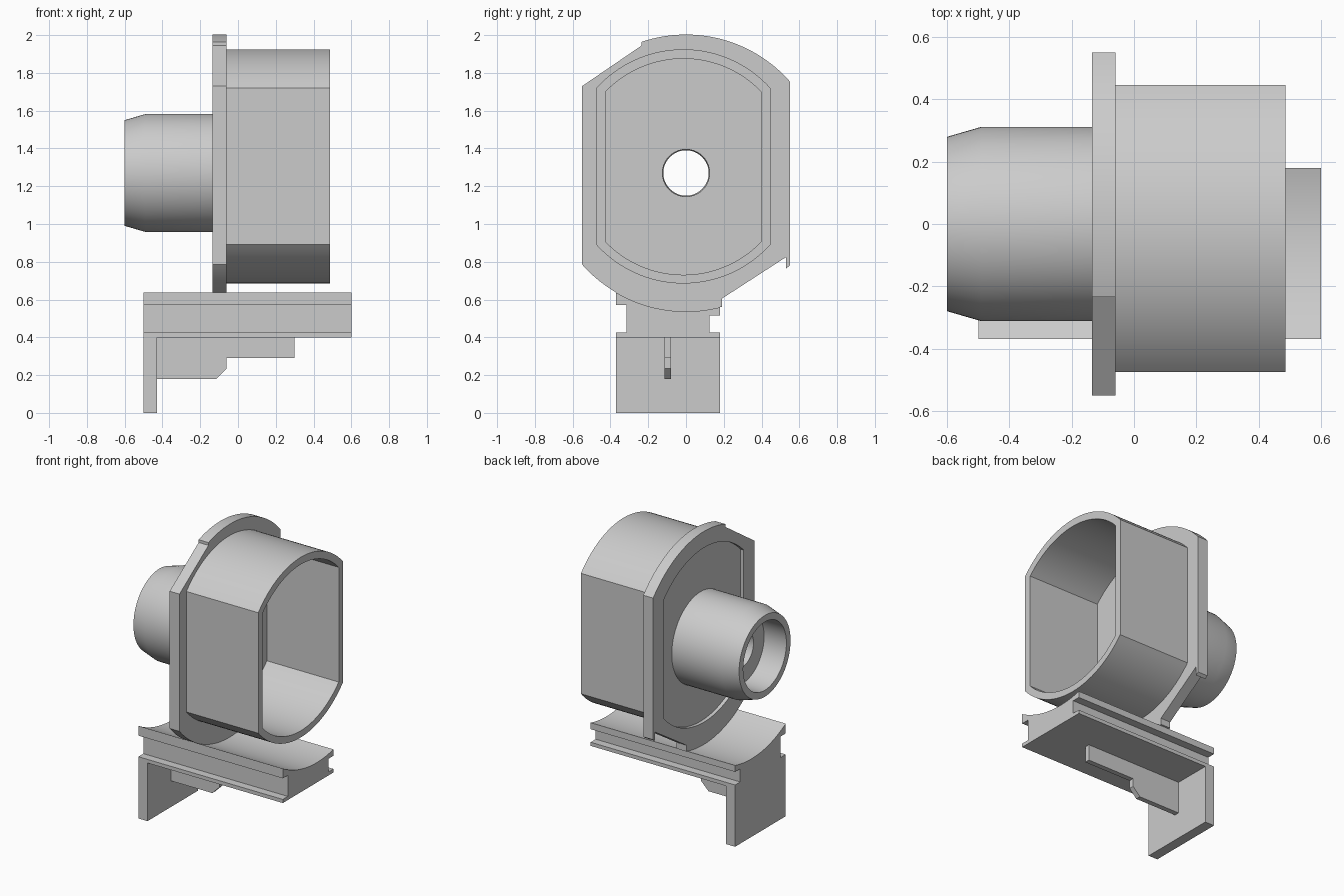
import bpy, bmesh, math
from mathutils import Matrix

if "Cube" in bpy.data.objects:
    bpy.data.objects.remove(bpy.data.objects["Cube"])

grey = bpy.data.materials.new("plain grey")
grey.diffuse_color = (0.6, 0.6, 0.6, 1)
grey.use_nodes = True
grey.node_tree.nodes["Principled BSDF"].inputs["Base Color"].default_value = grey.diffuse_color

# local (x, y, z) -> world (y, z, x): profiles are drawn in the YZ plane, extruded along X
YZ_TO_X = Matrix(((0, 0, 1, 0), (1, 0, 0, 0), (0, 1, 0, 0), (0, 0, 0, 1)))
# local (x, y, z) -> world (x, z, -y): profiles are drawn in the XZ plane
XZ_TO_Y = Matrix(((1, 0, 0, 0), (0, 0, -1, 0), (0, 1, 0, 0), (0, 0, 0, 1)))


def finish(name, bm, smooth=True):
    bmesh.ops.remove_doubles(bm, verts=bm.verts, dist=1e-5)
    bmesh.ops.recalc_face_normals(bm, faces=bm.faces)
    mesh = bpy.data.meshes.new(name)
    bm.to_mesh(mesh)
    bm.free()
    mesh.materials.append(grey)
    ob = bpy.data.objects.new(name, mesh)
    bpy.context.collection.objects.link(ob)
    if smooth:
        bpy.ops.object.select_all(action='DESELECT')
        ob.select_set(True)
        bpy.context.view_layer.objects.active = ob
        bpy.ops.object.shade_smooth_by_angle(angle=math.radians(25))
    return ob


def slab(name, loops, a, b, frame=YZ_TO_X):
    """Extrude a filled outline (further loops are holes) from depth a to b."""
    cu = bpy.data.curves.new(name, 'CURVE')
    cu.dimensions, cu.fill_mode = '2D', 'BOTH'
    cu.extrude = (b - a) / 2
    for pts in loops:
        sp = cu.splines.new('POLY')
        sp.points.add(len(pts) - 1)
        for p, (u, v) in zip(sp.points, pts):
            p.co = (u, v, 0, 1)
        sp.use_cyclic_u = True
    tmp = bpy.data.objects.new(name + "_outline", cu)
    bpy.context.collection.objects.link(tmp)
    dg = bpy.context.evaluated_depsgraph_get()
    mesh = bpy.data.meshes.new_from_object(tmp.evaluated_get(dg))
    bm = bmesh.new()
    bm.from_mesh(mesh)
    bm.transform(frame @ Matrix.Translation((0, 0, (a + b) / 2)))
    bpy.data.objects.remove(tmp)
    bpy.data.curves.remove(cu)
    bpy.data.meshes.remove(mesh)
    return finish(name, bm)


def arc(cy, cz, r, y0, y1, side, n=32):
    """Arc from y0 to y1 on the upper (side=1) or lower (side=-1) half circle."""
    t0, t1 = (math.acos((y - cy) / r) for y in (y0, y1))
    return [(cy + r * math.cos(t0 + (t1 - t0) * i / n),
             cz + side * r * math.sin(t0 + (t1 - t0) * i / n)) for i in range(n + 1)]


def barrel(cy, cz, r, y0, y1):
    """Circle cut flat at both sides."""
    return arc(cy, cz, r, y0, y1, 1) + arc(cy, cz, r, y1, y0, -1)


def lathe(name, profile, cz, n=64):
    """Spin a closed (x, radius) profile around the X axis at height cz."""
    bm = bmesh.new()
    rings = [[bm.verts.new((x, r * math.cos(2 * math.pi * i / n),
                            cz + r * math.sin(2 * math.pi * i / n)))
              for i in range(n)] for x, r in profile]
    for k, ring in enumerate(rings):
        nxt = rings[(k + 1) % len(rings)]
        for i in range(n):
            j = (i + 1) % n
            bm.faces.new((ring[i], ring[j], nxt[j], nxt[i]))
    return finish(name, bm)


CZ, R = 1.27, 0.733   # axis height and flange radius

# flange: clipped disc with a slanted cut at two opposite corners
flange = ([(-0.55, 1.73), (-0.235, 1.945)]
          + arc(0, CZ, R, -0.235, 0.55, 1)
          + [(0.55, 0.78), (0.53, 0.765), (0.53, 0.825), (0.19, 0.605)]
          + arc(0, CZ, R, 0.19, -0.55, -1))
hole = [(0.2 * math.cos(math.pi * i / 24), CZ + 0.2 * math.sin(math.pi * i / 24))
        for i in range(48)]
recess = barrel(-0.005, 1.29, 0.60, -0.435, 0.435)
slab("flange_rim", [flange, recess], -0.135, -0.11)
slab("flange_plate", [flange, hole], -0.11, -0.06)

# hollow housing, open toward +X
slab("housing", [barrel(-0.014, 1.305, 0.62, -0.475, 0.447),
                 barrel(-0.014, 1.303, 0.572, -0.427, 0.40)], -0.06, 0.487)

# spout with chamfered end, stepped bore
lathe("spout", [(-0.06, 0.312), (-0.49, 0.312), (-0.60, 0.28), (-0.60, 0.235),
                (-0.43, 0.235), (-0.43, 0.12), (-0.06, 0.125)], CZ)

# saddle rail with side grooves and concave top
rail = ([(-0.37, 0.40), (-0.37, 0.425), (-0.315, 0.425), (-0.315, 0.57), (-0.37, 0.57)]
        + arc(0, CZ, R, -0.37, 0.18, -1)
        + [(0.18, 0.515), (0.125, 0.515), (0.125, 0.425), (0.18, 0.425), (0.18, 0.40)])
slab("saddle_rail", [rail], -0.50, 0.60)

# end stop hanging below the rail
slab("end_stop", [[(-0.37, 0), (0.18, 0), (0.18, 0.40), (-0.37, 0.40)]], -0.50, -0.43)

# stepped rib under the rail
rib = [(-0.43, 0.40), (-0.43, 0.18), (-0.115, 0.18), (-0.06, 0.235),
       (-0.06, 0.29), (0.30, 0.29), (0.30, 0.40)]
slab("under_rib", [rib], 0.08, 0.115, XZ_TO_Y)
